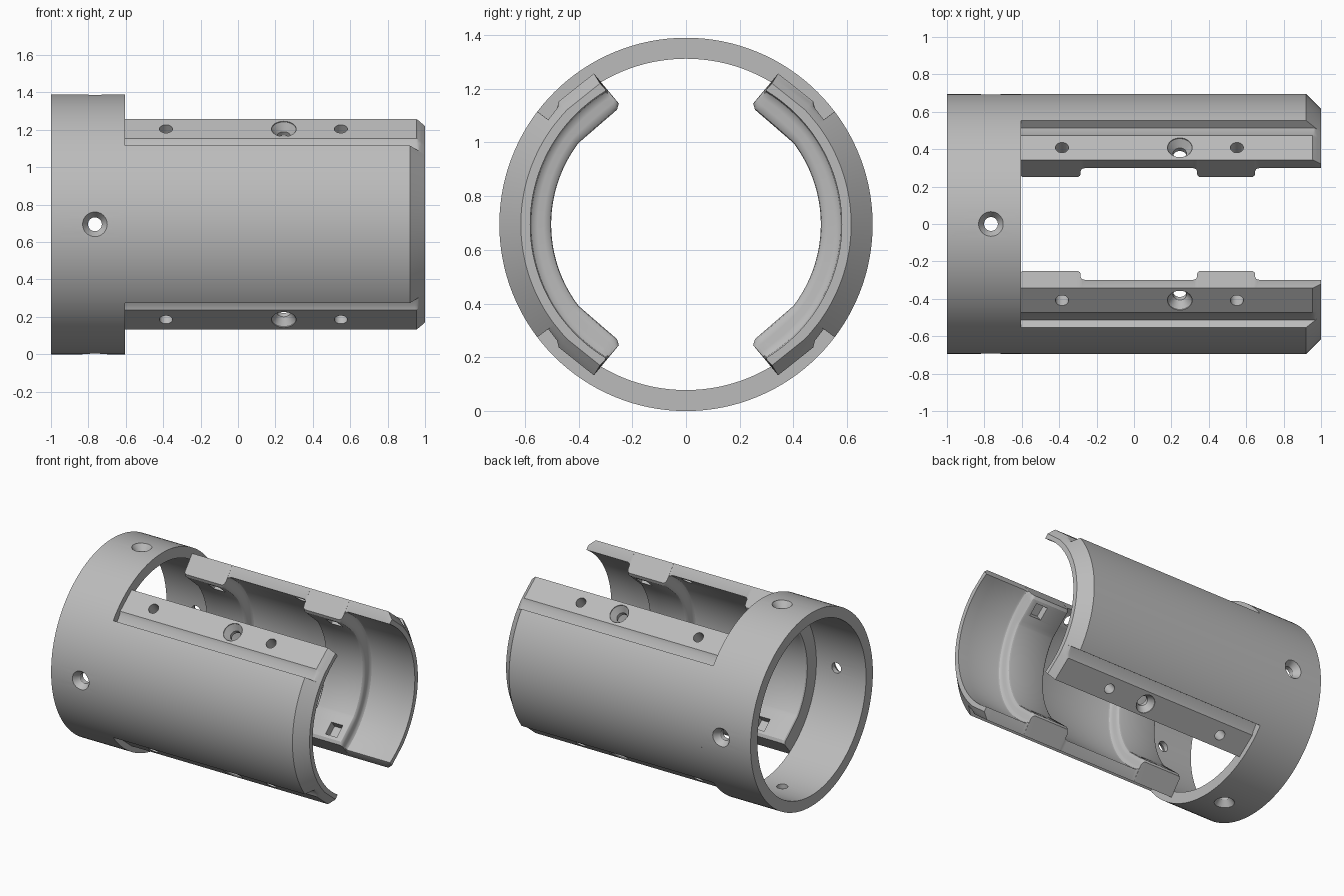
import bpy, bmesh, math
from mathutils import Vector

if "Cube" in bpy.data.objects:
    bpy.data.objects.remove(bpy.data.objects["Cube"])

R = 0.695          # outer radius, also height of the axis
RING_IN = 0.617
SHELL_IN = 0.58
RIB_IN = 0.502
RING_END = -0.605

grey = bpy.data.materials.new("satin grey")
grey.use_nodes = True
grey.diffuse_color = (0.5, 0.5, 0.5, 1)
grey.node_tree.nodes["Principled BSDF"].inputs["Base Color"].default_value = (0.5, 0.5, 0.5, 1)


def polar(r, deg):
    a = math.radians(deg)
    return Vector((r * math.cos(a), r * math.sin(a)))


def loft(bm, sections, loop=False):
    """Skin a list of closed point loops; cap the ends or join them up."""
    rows = [[bm.verts.new(p) for p in s] for s in sections]
    n = len(rows[0])
    pairs = list(zip(rows, rows[1:])) + ([(rows[-1], rows[0])] if loop else [])
    for a, b in pairs:
        for i in range(n):
            j = (i + 1) % n
            bm.faces.new((a[i], a[j], b[j], b[i]))
    if not loop:
        bm.faces.new(rows[0])
        bm.faces.new(rows[-1])


def finish(bm, name):
    bmesh.ops.recalc_face_normals(bm, faces=bm.faces)
    mesh = bpy.data.meshes.new(name)
    bm.to_mesh(mesh)
    bm.free()
    mesh.materials.append(grey)
    ob = bpy.data.objects.new(name, mesh)
    bpy.context.collection.objects.link(ob)
    return ob


def radial_cut(bm, x, deg, profile, sides=32, turn=0.0):
    """Cutter turned about a radial axis; profile is (radius, distance from axis)."""
    d = polar(1, deg)
    out, side = Vector((0, d.x, d.y)), Vector((0, -d.y, d.x))
    base = Vector((x, 0, R))
    loft(bm, [[base + out * h + r * (math.cos(a) * side + Vector((math.sin(a), 0, 0)))
               for a in (math.tau * i / sides + turn for i in range(sides))]
              for r, h in profile])


def cut_and_smooth(ob, cutter):
    mod = ob.modifiers.new("holes", 'BOOLEAN')
    mod.operation, mod.solver, mod.object = 'DIFFERENCE', 'EXACT', cutter
    bpy.ops.object.select_all(action='DESELECT')
    bpy.context.view_layer.objects.active = ob
    ob.select_set(True)
    bpy.ops.object.modifier_apply(modifier=mod.name)
    bpy.data.objects.remove(cutter)
    bpy.ops.object.shade_smooth_by_angle(angle=math.radians(28))


# Collar ring with four countersunk holes
bm = bmesh.new()
steps = 128
loft(bm, [[Vector((x, r * math.cos(a), R + r * math.sin(a)))
           for x, r in ((-1, R), (RING_END, R), (RING_END, RING_IN), (-1, RING_IN))]
          for a in (math.tau * i / steps for i in range(steps))], loop=True)
ring = finish(bm, "collar_ring")
bm = bmesh.new()
for deg in (0, 90, 180, 270):
    radial_cut(bm, -0.765, deg, [(0.037, 0.5), (0.037, 0.65), (0.066, 0.692), (0.066, 0.8)])
cut_and_smooth(ring, finish(bm, "ring_cutter"))

# Half-shell cross-section: outer skin, groove and flat screw pad, thick rib ends
OUTER_END = [Vector(p) for p in ((0.513, 0.39), (0.48, 0.433), (0.474, 0.458), (0.343, 0.562))]
ARC = 36


def outer_half():
    return [polar(R, 37.2 * i / ARC) for i in range(ARC + 1)] + OUTER_END


def inner_half(f):
    """Inside points from the tip to the middle; f blends shell (0) to rib (1)."""
    thin = [polar(0.588, 59.2), polar(SHELL_IN, 59)]
    thick = [Vector((0.25, 0.45)), Vector((0.257, 0.427))]
    knee = polar(RIB_IN, 37.2)
    for i in range(1, 9):
        t = i / 8
        thin.append(polar(SHELL_IN, 59 + (37.2 - 59) * t))
        thick.append(thick[1].lerp(knee, t))
    for i in range(1, ARC + 1):
        deg = 37.2 * (1 - i / ARC)
        thin.append(polar(SHELL_IN, deg))
        thick.append(polar(RIB_IN, deg))
    return [a.lerp(b, f) for a, b in zip(thin, thick)]


def section(x, f, sy):
    limit = R - max(0, x - 0.92)      # conical nose at the open end
    half = []
    for p in outer_half():
        half.append(p * min(1, limit / p.length))
    half += inner_half(f)
    lower = [Vector((p.x, -p.y)) for p in half[-2:0:-1]]
    return [Vector((x, sy * p.x, R + p.y)) for p in half + lower]


# Rounded step between rib and thin shell
STEP = [(-0.022, 1), (-0.011, 0.95), (-0.004, 0.84), (0, 0.65), (0, 0.35),
        (0.004, 0.16), (0.011, 0.05), (0.022, 0)]
stations = [(RING_END, 0.85), (-0.598, 0.95), (-0.585, 1)]
stations += [(-0.285 + dx, f) for dx, f in STEP]
stations += [(0.337 - dx, f) for dx, f in reversed(STEP)]
stations += [(0.648 + dx, f) for dx, f in STEP]
stations += [(x, 0) for x in (0.92, 0.945, 0.955, 0.965, 0.98, 1)]
# Keep coincident steps slightly apart
stations = [(x + 0.001 * (0.5 - f) * s, f) for (x, f), s in
            zip(stations, [0] * 3 + [1] * 8 + [-1] * 8 + [1] * 8 + [0] * 6)]

PAD = 51.3   # direction of the screw axes
for name, sy in (("front_shell", -1), ("back_shell", 1)):
    bm = bmesh.new()
    loft(bm, [section(x, f, sy) for x, f in stations])
    shell = finish(bm, name)
    bm = bmesh.new()
    for up in (1, -1):
        deg = up * PAD if sy > 0 else 180 - up * PAD
        # Plain screw holes opening into square nut pockets
        for x in (-0.385, 0.55):
            radial_cut(bm, x, deg, [(0.035, 0.545), (0.035, 0.8)])
            radial_cut(bm, x, deg, [(0.064, 0.4), (0.064, 0.545)], 4, math.pi / 4)
        # Countersunk hole in the middle
        radial_cut(bm, 0.245, deg, [(0.036, 0.5), (0.036, 0.605), (0.066, 0.648), (0.066, 0.8)])
    cut_and_smooth(shell, finish(bm, name + "_cutter"))
